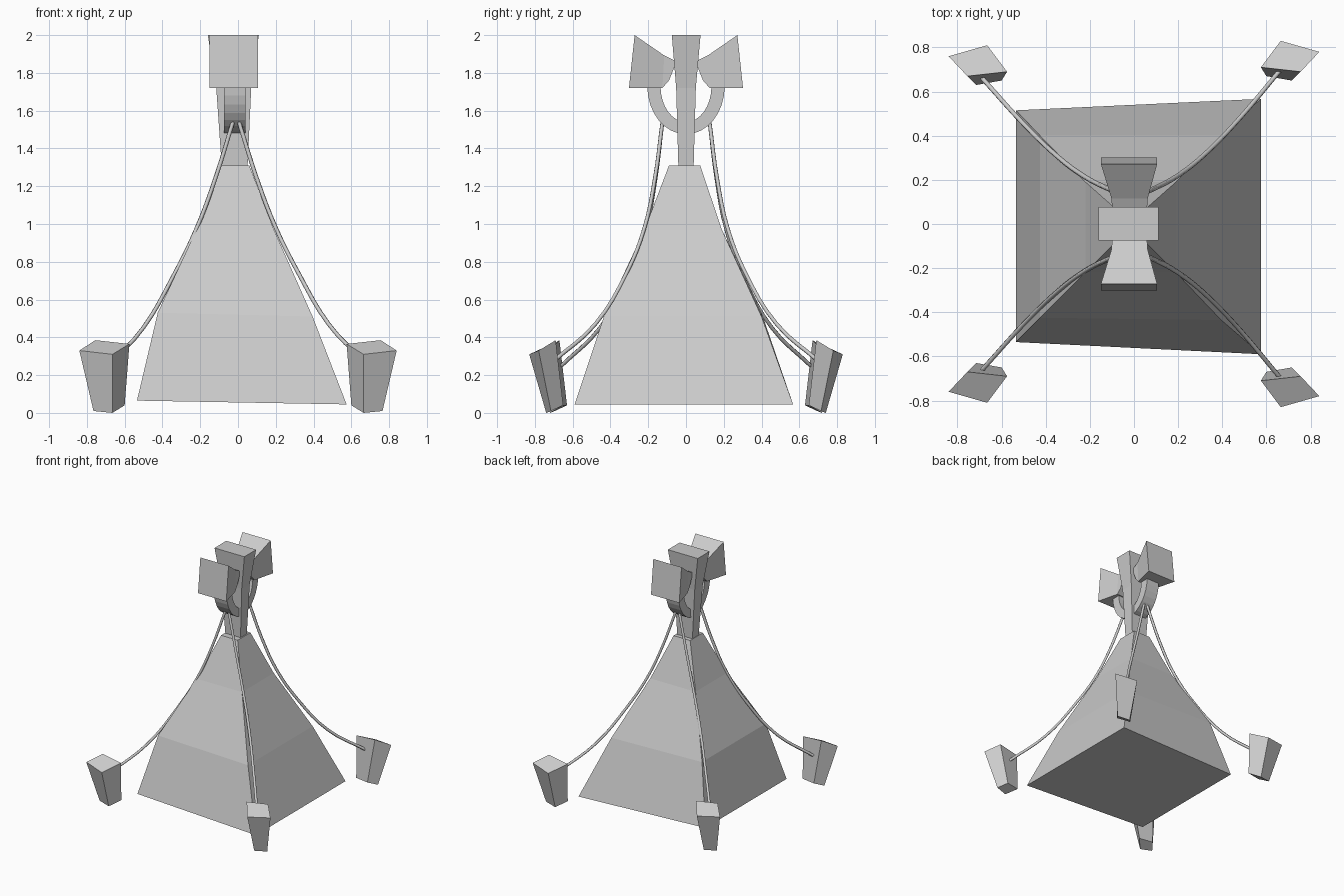
import bpy, bmesh
from math import pi, cos, sin

if "Cube" in bpy.data.objects:
    bpy.data.objects.remove(bpy.data.objects["Cube"])


def loft(name, sections, smooth=False):
    """Skin a list of equal-length point loops and cap both ends."""
    bm = bmesh.new()
    rings = [[bm.verts.new(p) for p in s] for s in sections]
    n = len(rings[0])
    for a, b in zip(rings, rings[1:]):
        for i in range(n):
            j = (i + 1) % n
            bm.faces.new((a[i], a[j], b[j], b[i]))
    bm.faces.new(rings[0])
    bm.faces.new(rings[-1])
    bmesh.ops.recalc_face_normals(bm, faces=bm.faces[:])
    me = bpy.data.meshes.new(name)
    bm.to_mesh(me)
    bm.free()
    ob = bpy.data.objects.new(name, me)
    bpy.context.collection.objects.link(ob)
    return ob


def rect(x0, x1, y0, y1, z):
    return [(x0, y0, z), (x1, y0, z), (x1, y1, z), (x0, y1, z)]


# Pyramid body with slightly skewed base
loft("body", [
    [(-0.535, -0.535, 0.065), (0.575, -0.59, 0.045),
     (0.575, 0.567, 0.045), (-0.535, 0.515, 0.065)],
    [(-0.425, -0.425, 0.53), (0.395, -0.435, 0.51),
     (0.395, 0.40, 0.51), (-0.425, 0.40, 0.53)],
    rect(-0.22, 0.19, -0.22, 0.19, 0.97),
    rect(-0.09, 0.06, -0.09, 0.075, 1.31)])

# Flared central post
loft("post", [
    rect(-0.085, 0.05, -0.04, 0.04, 1.29),
    rect(-0.115, 0.07, -0.052, 0.052, 1.72),
    rect(-0.16, 0.11, -0.075, 0.077, 2.0)])

# Half-ring yoke beneath the heads
steps = 16
arc = []
for i in range(steps + 1):
    a = pi + pi * i / steps
    outer = (0.205 * cos(a), 1.73 + 0.255 * sin(a))
    inner = (0.135 * cos(a), 1.73 + 0.19 * sin(a))
    arc.append([(-0.075, *outer), (0.04, *outer), (0.04, *inner), (-0.075, *inner)])
loft("yoke", arc)

# Two flared side heads: (x min, x max, y top, z top, y bottom, z bottom)
head_profile = [(-0.15, 0.105, 0.272, 2.0, 0.302, 1.72),
                (-0.102, 0.062, 0.115, 1.892, 0.125, 1.72),
                (-0.098, 0.058, 0.05, 1.86, 0.09, 1.76)]
for side, s in (("front", -1), ("back", 1)):
    loft(side + "_head", [
        [(x0, s * yt, zt), (x1, s * yt, zt), (x1, s * yb, zb), (x0, s * yb, zb)]
        for x0, x1, yt, zt, yb, zb in head_profile])

# Four hanging cables with tapered weights
weight_top = [(0.575, 0.71, 0.365), (0.665, 0.83, 0.31),
              (0.84, 0.78, 0.33), (0.755, 0.69, 0.385)]
weight_bottom = [(0.60, 0.67, 0.04), (0.665, 0.74, 0.0),
                 (0.765, 0.715, 0.01), (0.715, 0.65, 0.04)]
path = [(0.005, 0.125, 1.54), (0.10, 0.165, 1.24), (0.20, 0.22, 0.98),
        (0.32, 0.315, 0.74), (0.48, 0.48, 0.47), (0.665, 0.70, 0.275)]
for xn, sx in (("left", -1), ("right", 1)):
    for yn, sy in (("front", -1), ("back", 1)):
        left = sx < 0
        dy = -0.02 if left else 0
        loft(f"{yn}_{xn}_weight", [
            [(sx * x, sy * (y + dy), z) for x, y, z in loop]
            for loop in (weight_bottom, weight_top)])
        cu = bpy.data.curves.new(f"{yn}_{xn}_cable", 'CURVE')
        cu.dimensions = '3D'
        cu.bevel_depth = 0.011
        cu.bevel_resolution = 1
        cu.resolution_u = 4
        cu.use_fill_caps = True
        sp = cu.splines.new('BEZIER')
        sp.bezier_points.add(len(path) - 1)
        for i, (p, (x, y, z)) in enumerate(zip(sp.bezier_points, path)):
            t = i / (len(path) - 1)
            k = 0.93 if left else 1
            p.co = (sx * x - (0.022 if left else 0),
                    sy * (0.125 + (y - 0.125) * k),
                    z - (0.025 * t if left else 0))
            p.handle_left_type = p.handle_right_type = 'AUTO'
        bpy.context.collection.objects.link(bpy.data.objects.new(cu.name, cu))
